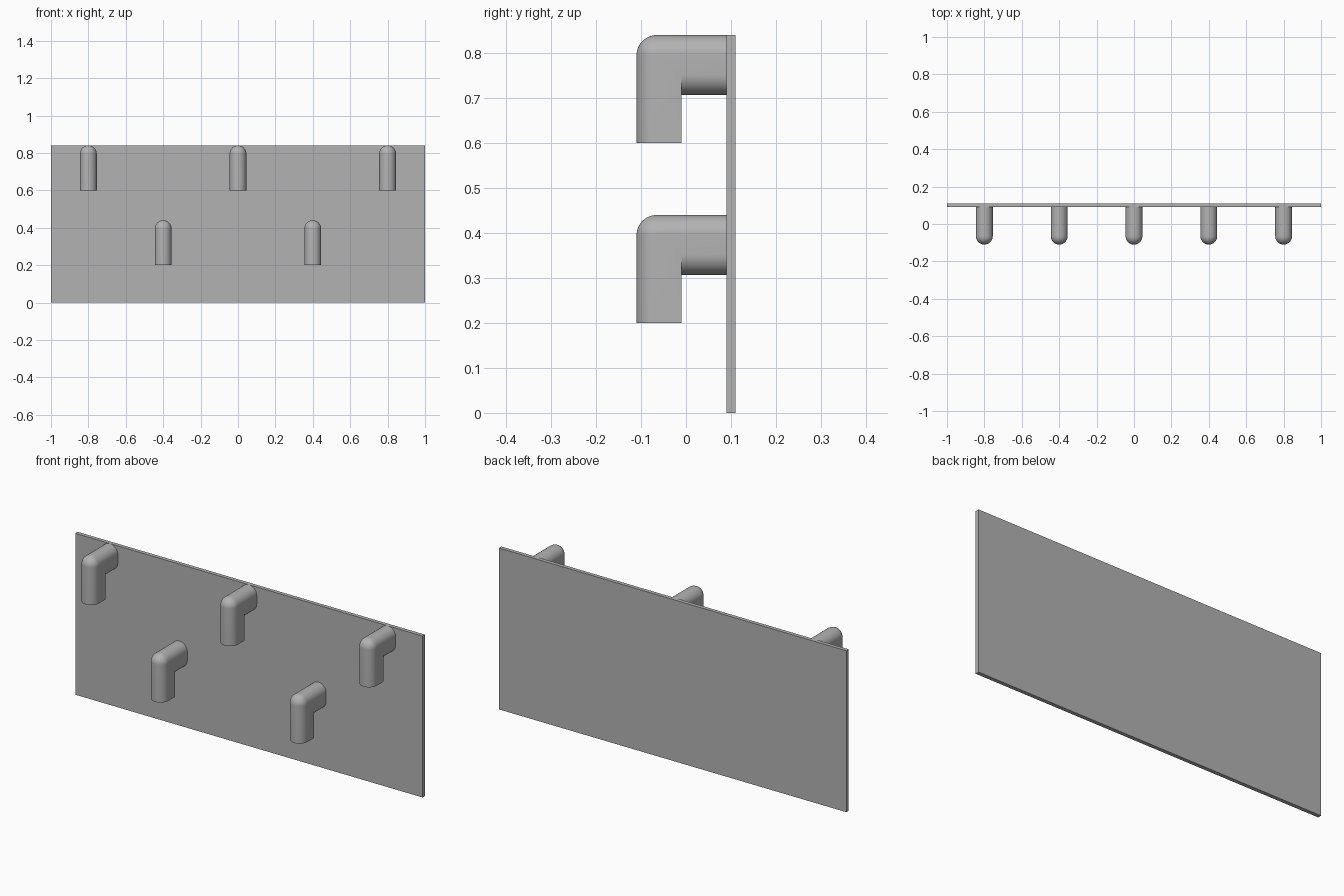
import bpy, bmesh
from math import sin, cos, pi
from mathutils import Vector

cube = bpy.data.objects.get("Cube")
if cube:
    bpy.data.objects.remove(cube, do_unlink=True)

grey = bpy.data.materials.new("plain grey")
grey.use_nodes = True
colour = (0.45, 0.45, 0.45, 1)
grey.diffuse_color = colour
grey.node_tree.nodes["Principled BSDF"].inputs["Base Color"].default_value = colour

R = 0.045            # peg radius
SEG = 24             # steps around a half circle
BEND = 12            # steps around the elbow
FRONT, INNER, PLATE = -0.065, -0.01, 0.09   # peg depths along y
TOP, ARM_LOW, TIP = 0.195, 0.152, 0.0       # heights above the peg tip


def arch(y, z, tilt):
    """Half circle around (y, z): tilt 0 bulges forward, pi/2 bulges up."""
    return [Vector((R * cos(a), y - R * sin(a) * cos(tilt), z + R * sin(a) * sin(tilt)))
            for a in (pi * i / SEG for i in range(SEG + 1))]


def face(bm, points):
    bm.faces.new([bm.verts.new(p) for p in points])


def loft(bm, rings):
    for low, high in zip(rings, rings[1:]):
        for i in range(len(low) - 1):
            face(bm, (low[i], low[i + 1], high[i + 1], high[i]))


def build_peg_mesh():
    bm = bmesh.new()
    # Rounded front of the drop, ball elbow and rounded top
    rings = [arch(FRONT, TIP, 0)]
    rings += [arch(FRONT, TOP, pi / 2 * i / BEND) for i in range(BEND + 1)]
    rings.append(arch(INNER, TOP, pi / 2))
    loft(bm, rings)
    # Flat sides and flat tip of the drop
    for x in (-R, R):
        face(bm, [Vector((x, y, z)) for y, z in (
            (FRONT, TIP), (FRONT, TOP), (INNER, TOP), (INNER, ARM_LOW), (INNER, TIP))])
    corners = [Vector((-R, INNER, TIP)), Vector((R, INNER, TIP))]
    face(bm, rings[0] + corners)
    # Flat back of the drop, cut out around the arm
    under = arch(INNER, ARM_LOW, -pi / 2)
    face(bm, under + corners)
    # Arm with rounded top and underside
    section = rings[-1] + under[::-1] + rings[-1][:1]
    reach = Vector((0, PLATE - INNER, 0))
    loft(bm, [section, [p + reach for p in section]])
    bmesh.ops.remove_doubles(bm, verts=bm.verts, dist=1e-5)
    bmesh.ops.recalc_face_normals(bm, faces=bm.faces)
    mesh = bpy.data.meshes.new("peg")
    bm.to_mesh(mesh)
    bm.free()
    mesh.materials.append(grey)
    return mesh


# Back board
bpy.ops.mesh.primitive_cube_add(size=1, location=(0, 0.1, 0.42))
board = bpy.context.object
board.name = "back_board"
board.scale = (2, 0.02, 0.84)
board.data.materials.append(grey)

# Two staggered rows of pegs
peg_mesh = build_peg_mesh()
rows = {"upper": (0.6, (-0.8, 0, 0.8)), "lower": (0.2, (-0.4, 0.4))}
bpy.ops.object.select_all(action="DESELECT")
for row, (height, places) in rows.items():
    for number, x in enumerate(places, 1):
        peg = bpy.data.objects.new(f"{row}_peg_{number}", peg_mesh)
        peg.location = (x, 0, height)
        bpy.context.collection.objects.link(peg)
peg.select_set(True)
bpy.context.view_layer.objects.active = peg
bpy.ops.object.shade_smooth_by_angle()
